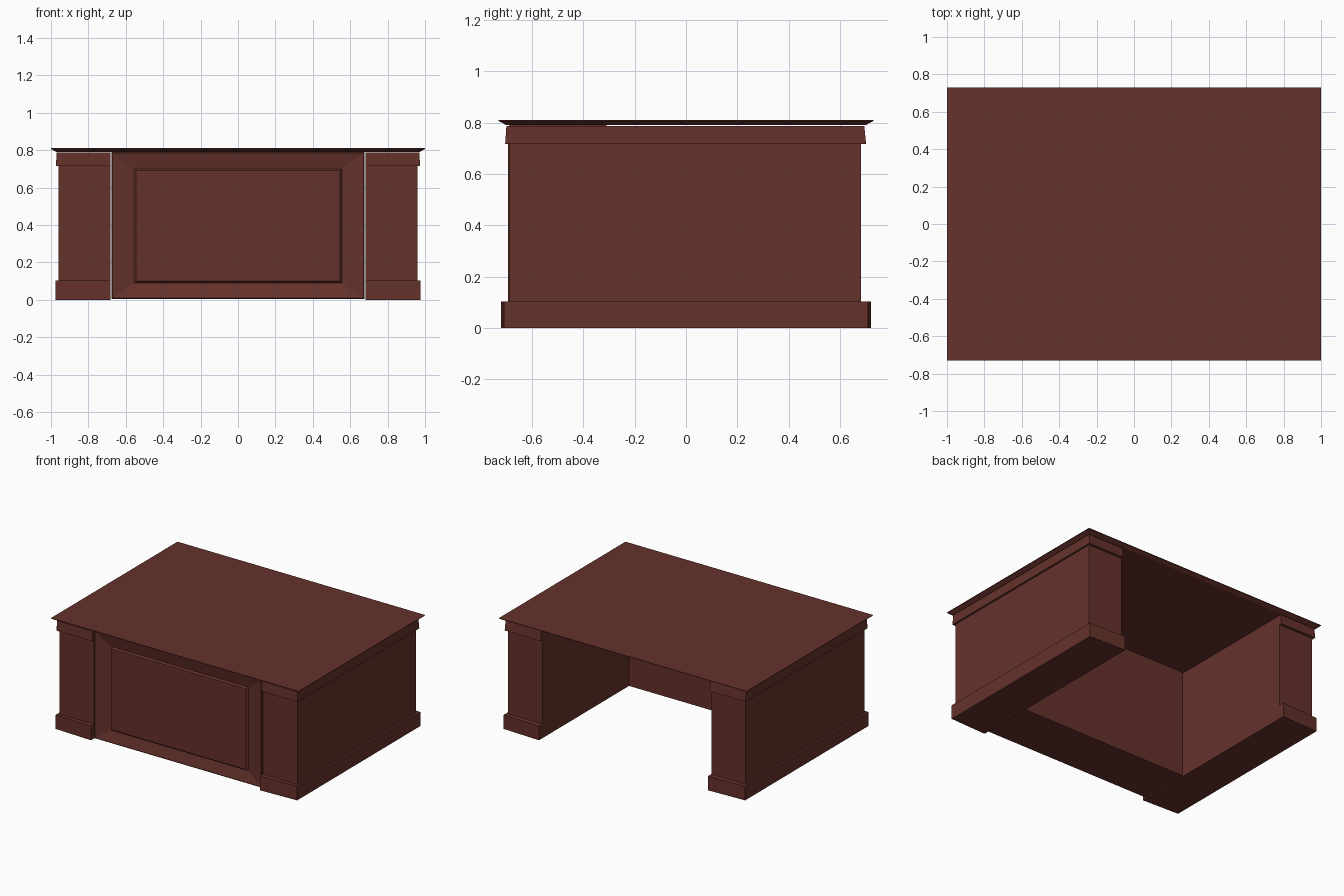
import bpy, bmesh

if "Cube" in bpy.data.objects:
    bpy.data.objects.remove(bpy.data.objects["Cube"])

wood = bpy.data.materials.new("mahogany")
wood.diffuse_color = (0.13, 0.031, 0.024, 1)
wood.use_nodes = True
wood.node_tree.nodes["Principled BSDF"].inputs["Base Color"].default_value = wood.diffuse_color


def loft(name, rings):
    """Closed solid through a stack of equal-sized point rings."""
    bm = bmesh.new()
    loops = [[bm.verts.new(p) for p in r] for r in rings]
    n = len(loops[0])
    for a, b in zip(loops, loops[1:]):
        for i in range(n):
            j = (i + 1) % n
            bm.faces.new((a[i], a[j], b[j], b[i]))
    bm.faces.new(loops[0][::-1])
    bm.faces.new(loops[-1])
    bmesh.ops.recalc_face_normals(bm, faces=bm.faces)
    mesh = bpy.data.meshes.new(name)
    bm.to_mesh(mesh)
    bm.free()
    mesh.materials.append(wood)
    ob = bpy.data.objects.new(name, mesh)
    bpy.context.collection.objects.link(ob)
    return ob


def rect_z(x, y, z):
    return [(-x, -y, z), (x, -y, z), (x, y, z), (-x, y, z)]


def rect_y(x, z0, z1, y):
    return [(-x, y, z0), (x, y, z0), (x, y, z1), (-x, y, z1)]


# Desk top: thin edge with an undercut slope
loft("desk_top", [rect_z(0.972, 0.70, 0.79), rect_z(0.995, 0.725, 0.804),
                  rect_z(1.0, 0.73, 0.806), rect_z(1.0, 0.73, 0.81)])

# Pedestals: plinth, body and crown; the inner side stays flat
# (z, outer x, front outer y, front inner y, back outer y, back inner y)
profile = [
    (0.0, 0.975, -0.71, -0.722, 0.71, 0.722),
    (0.103, 0.975, -0.71, -0.722, 0.71, 0.722),
    (0.103, 0.96, -0.687, -0.687, 0.682, 0.682),
    (0.716, 0.96, -0.687, -0.687, 0.682, 0.682),
    (0.716, 0.973, -0.705, -0.705, 0.702, 0.702),
    (0.787, 0.97, -0.70, -0.70, 0.695, 0.695),
]
for name, s in (("left_pedestal", -1), ("right_pedestal", 1)):
    loft(name, [[(s * 0.682, fi, z), (s * x, fo, z), (s * x, bo, z), (s * 0.682, bi, z)]
                for z, x, fo, fi, bo, bi in profile])

# Front panel box: sloped mitred frame around a raised centre field
loft("front_panel", [
    rect_y(0.676, 0.004, 0.79, -0.31),
    rect_y(0.676, 0.004, 0.79, -0.688),
    rect_y(0.670, 0.010, 0.785, -0.693),
    rect_y(0.555, 0.09, 0.70, -0.673),
    rect_y(0.545, 0.10, 0.69, -0.684),
])
